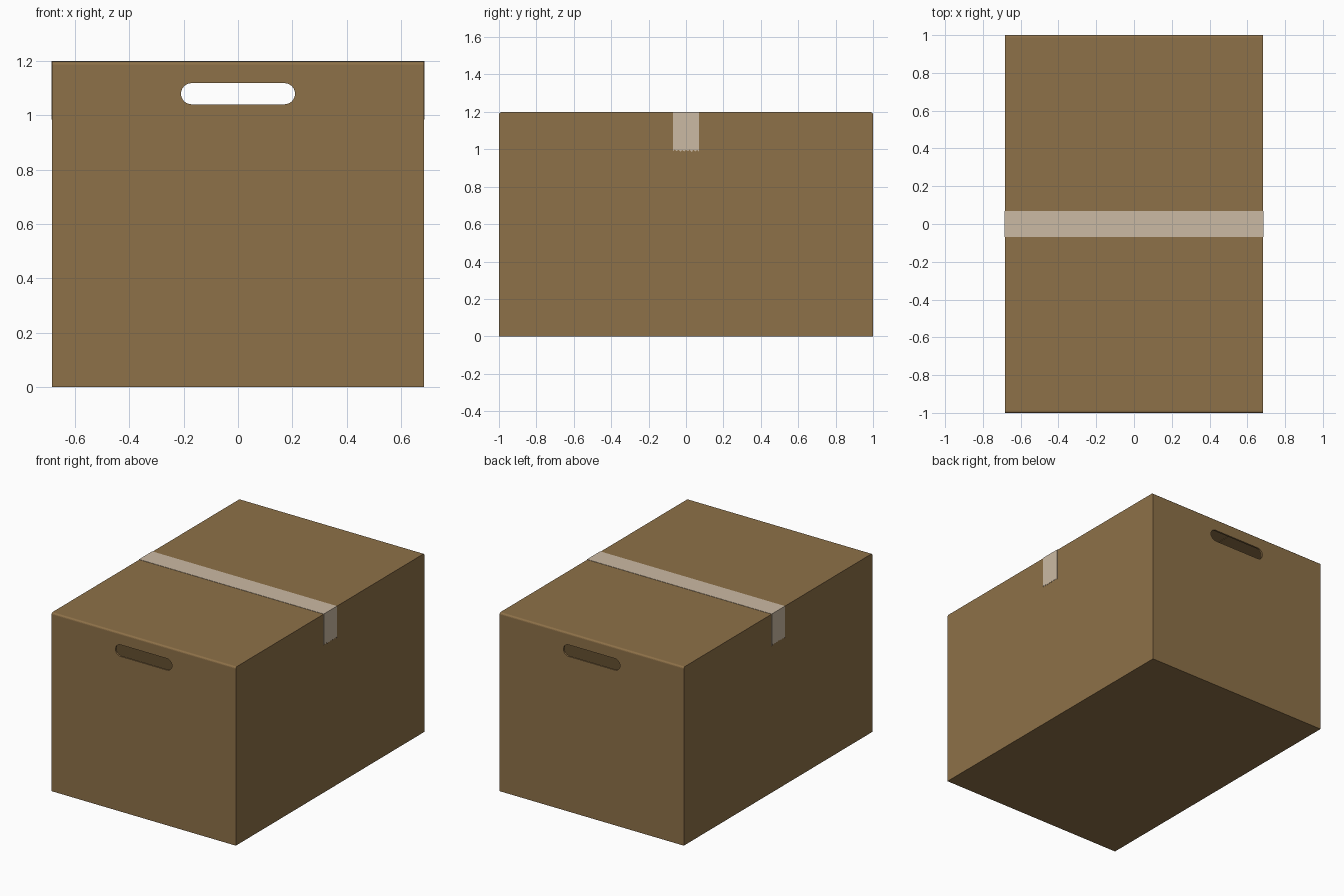
import bpy, bmesh, math, random

if "Cube" in bpy.data.objects:
    bpy.data.objects.remove(bpy.data.objects["Cube"])

random.seed(4)
W, D = 0.684, 1.0          # half width, half depth
T = 0.012                  # board thickness
TOP = 1.198                # top of the outer flaps


def material(name, color):
    m = bpy.data.materials.new(name)
    m.diffuse_color = color
    m.use_nodes = True
    m.node_tree.nodes["Principled BSDF"].inputs["Base Color"].default_value = m.diffuse_color
    return m


CARD = material("cardboard", (0.27, 0.165, 0.065, 1))
TAPE = material("packing_tape", (0.60, 0.49, 0.37, 1))


def finish(bm, name, mat):
    bmesh.ops.recalc_face_normals(bm, faces=bm.faces)
    mesh = bpy.data.meshes.new(name)
    bm.to_mesh(mesh)
    bm.free()
    mesh.materials.append(mat)
    ob = bpy.data.objects.new(name, mesh)
    bpy.context.collection.objects.link(ob)
    return ob


def box(name, lo, hi):
    bm = bmesh.new()
    bmesh.ops.create_cube(bm, size=1)
    for v in bm.verts:
        v.co = [l + (c + 0.5) * (h - l) for l, h, c in zip(lo, hi, v.co)]
    return finish(bm, name, CARD)


def plate(name, loops, offset, mat):
    """Fill outline loops (with holes) and extrude by offset."""
    bm = bmesh.new()
    for pts in loops:
        vs = [bm.verts.new(p) for p in pts]
        for a, b in zip(vs, vs[1:] + vs[:1]):
            bm.edges.new((a, b))
    bmesh.ops.triangle_fill(bm, edges=bm.edges[:], use_beauty=True)
    ext = bmesh.ops.extrude_face_region(bm, geom=bm.faces[:], use_keep_orig=True)
    new = [g for g in ext["geom"] if isinstance(g, bmesh.types.BMVert)]
    bmesh.ops.translate(bm, verts=new, vec=offset)
    return finish(bm, name, mat)


# End walls with a rounded handle slot, and their outer top flaps
R = 0.039
slot = []
for cx, start in ((0.171, -90), (-0.171, 90)):
    for i in range(13):
        a = math.radians(start + 15 * i)
        slot.append((cx + R * math.cos(a), 1.08 + R * math.sin(a)))
wall = [(-W, 0), (W, 0), (W, TOP - T), (-W, TOP - T)]

for label, s in (("front", -1), ("back", 1)):
    loops = [[(x, s * D, z) for x, z in pts] for pts in (wall, slot)]
    plate(label + "_wall", loops, (0, -s * T, 0), CARD)

    # Flap profile with a softly rounded fold at the wall
    fold = [(D - T + T * math.cos(math.radians(a)),
             TOP - T + T * math.sin(math.radians(a))) for a in range(0, 91, 18)]
    profile = fold + [(0.002, TOP), (0.002, TOP - T)]
    plate(label + "_top_flap", [[(-W, s * y, z) for y, z in profile]],
          (2 * W, 0, 0), CARD)

# Side walls, with inner flaps folded in below the outer ones and above the floor
for label, s in (("left", -1), ("right", 1)):
    xs = sorted((s * W, s * (W - T)))
    box(label + "_wall", (xs[0], -D + T, 0), (xs[1], D - T, TOP - T))
    xs = sorted((s * (W - T), s * 0.002))
    box(label + "_inner_flap", (xs[0], -D + T, TOP - 2 * T),
        (xs[1], D - T, TOP - T))

# Floor
box("floor", (-W + T, -D + T, 0), (W - T, D - T, 2 * T))

# Tape over the flap seam, hanging down both sides with torn ends
H, TH = 0.07, 0.002
bm = bmesh.new()
N = 14
torn = [[0.985 + (0.008 if i % 2 else 0) + random.uniform(0, 0.006)
         for i in range(N + 1)] for _ in range(2)]
rows = []
for i in range(N + 1):
    y = -H + 2 * H * i / N
    x = W + TH
    outer = [(-x, torn[0][i]), (-x, 1.2), (x, 1.2), (x, torn[1][i])]
    inner = [(W, torn[1][i]), (W, TOP), (-W, TOP), (-W, torn[0][i])]
    rows.append([bm.verts.new((px, y, pz)) for px, pz in outer + inner])
for a, b in zip(rows, rows[1:]):
    for k in range(8):
        j = (k + 1) % 8
        bm.faces.new((a[k], a[j], b[j], b[k]))
for r in (rows[0], rows[-1]):
    for k in range(3):
        bm.faces.new((r[k], r[k + 1], r[6 - k], r[7 - k]))
finish(bm, "tape", TAPE)
